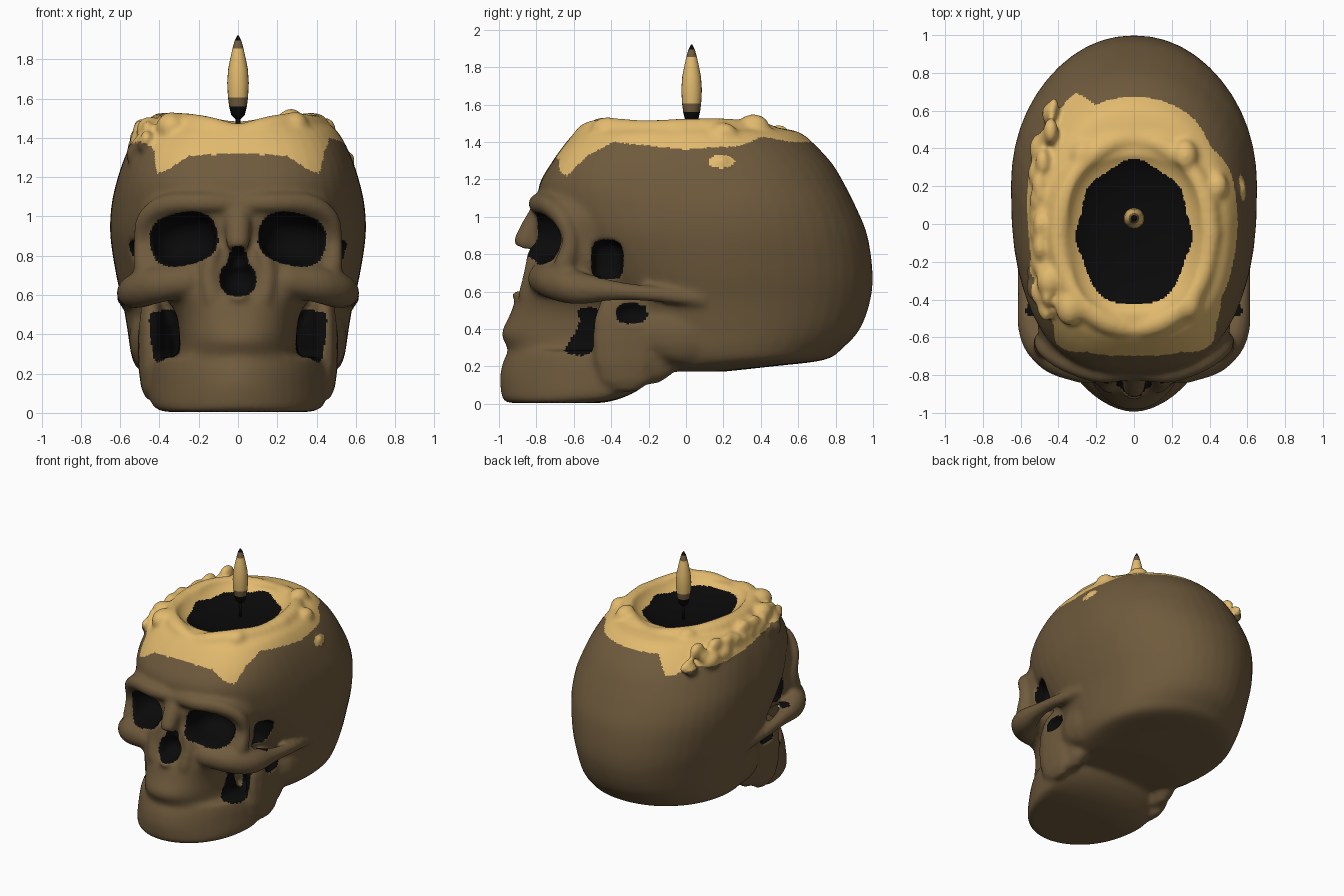
import bpy, bmesh, math, random
from mathutils import Matrix, Vector

if "Cube" in bpy.data.objects:
    bpy.data.objects.remove(bpy.data.objects["Cube"])

random.seed(4)


def material(name, rgb):
    m = bpy.data.materials.new(name)
    m.diffuse_color = (*rgb, 1)
    m.use_nodes = True
    m.node_tree.nodes["Principled BSDF"].inputs["Base Color"].default_value = m.diffuse_color
    return m


MATS = [material("bone brown", (0.160, 0.104, 0.047)),
        material("wax gold", (0.760, 0.490, 0.155)),
        material("hollow black", (0.003, 0.003, 0.003))]


def make_object(name, bm):
    bmesh.ops.recalc_face_normals(bm, faces=bm.faces)
    me = bpy.data.meshes.new(name)
    bm.to_mesh(me)
    bm.free()
    ob = bpy.data.objects.new(name, me)
    bpy.context.collection.objects.link(ob)
    return ob


def smooth_rows(rows, n=4):
    """Catmull-Rom interpolation between rows of numbers."""
    out = []
    for i in range(len(rows) - 1):
        a, b, c, d = (rows[max(0, min(len(rows) - 1, i + k))] for k in (-1, 0, 1, 2))
        for s in range(n):
            t = s / n
            out.append([0.5 * (2*q + (r - p)*t + (2*p - 5*q + 4*r - u)*t*t + (3*q - p - 3*r + u)*t**3)
                        for p, q, r, u in zip(a, b, c, d)])
    return out + [list(rows[-1])]


def bridge(bm, rings):
    n = len(rings[0])
    for r0, r1 in zip(rings, rings[1:]):
        for k in range(n):
            bm.faces.new((r0[k], r0[(k+1) % n], r1[(k+1) % n], r1[k]))
    bm.faces.new(rings[0][::-1])
    bm.faces.new(rings[-1])


def loft(bm, rows, n=48):
    """Horizontal rings: z, front y, back y, widest y, half width, front squareness."""
    rings = []
    for z, yf, yb, yc, w, p in smooth_rows(rows):
        ring = []
        for k in range(n):
            a = 2 * math.pi * k / n
            c, s = math.cos(a), math.sin(a)
            e = 2 / (p if s < 0 else 2.1)
            x = math.copysign(abs(c) ** e, c) * w
            y = yc + (abs(s) ** e) * ((yf - yc) if s < 0 else (yb - yc))
            ring.append(bm.verts.new((x, y, z)))
        rings.append(ring)
    bridge(bm, rings)


def pnorm(v, p):
    return sum(abs(c) ** p for c in v) ** (1 / p)


# one unit ball shared by every rounded lump
ball = bmesh.new()
bmesh.ops.create_uvsphere(ball, u_segments=12, v_segments=8, radius=1)
BALL_V = [v.co.copy() for v in ball.verts]
BALL_F = [[v.index for v in f.verts] for f in ball.faces]
ball.free()


def blob(bm, c, r, p=2):
    """Rounded lump with centre, radii and squareness p."""
    vs = []
    for b in BALL_V:
        k = 1 / pnorm(b, p)
        vs.append(bm.verts.new([c[i] + b[i] * k * r[i] for i in range(3)]))
    for f in BALL_F:
        bm.faces.new([vs[i] for i in f])


def chain(bm, pts, side=1, n=5):
    """Soft tube through points (x, y, z, radius)."""
    for x, y, z, r in smooth_rows(pts, n):
        blob(bm, (x * side, y, z), (r, r, r))


bm = bmesh.new()
# cranium
loft(bm, [(.172, -.28, .2, .0, .38, 2.1), (.2, -.32, .46, .1, .47, 2.1), (.235, -.38, .74, .2, .52, 2.1),
          (.3, -.42, .84, .2, .545, 2.1), (.4, -.45, .93, .2, .56, 2.1), (.55, -.5, .985, .2, .585, 2.2),
          (.7, -.58, .998, .2, .62, 2.4), (.9, -.7, .97, .2, .65, 2.6), (1.05, -.78, .91, .2, .645, 2.6),
          (1.17, -.785, .85, .15, .62, 2.7), (1.28, -.725, .785, .1, .585, 2.8),
          (1.38, -.655, .695, .05, .54, 2.7), (1.45, -.59, .61, .0, .49, 2.5), (1.475, -.5, .5, -.02, .43, 2.3)])
# upper face
loft(bm, [(.24, -.93, -.3, -.5, .33, 2.0), (.32, -.965, -.3, -.5, .305, 2.1), (.38, -.985, -.3, -.5, .3, 2.1),
          (.48, -.94, -.3, -.5, .31, 2.2), (.56, -.91, -.3, -.5, .35, 2.2), (.63, -.87, -.3, -.5, .43, 2.3),
          (.74, -.835, -.3, -.5, .49, 2.4), (.88, -.80, -.3, -.5, .505, 2.4), (1.0, -.80, -.3, -.5, .51, 2.5),
          (1.1, -.795, -.3, -.5, .47, 2.6)])
# jaw
loft(bm, [(.005, -.95, -.45, -.55, .37, 2.1), (.025, -.98, -.36, -.45, .425, 1.95),
          (.07, -.99, -.26, -.38, .45, 1.9), (.14, -.995, -.18, -.33, .46, 1.85),
          (.22, -.98, -.15, -.33, .46, 1.8), (.285, -.95, -.15, -.33, .45, 1.8)])
# nose bridge and spine
chain(bm, [(0, -.76, 1.02, .075), (0, -.81, .95, .07), (0, -.86, .87, .062)])
blob(bm, (0, -.9, .59), (.05, .04, .03))
for s in (1, -1):
    # brow and outer eye rim
    chain(bm, [(.0, -.775, 1.06, .05), (.18, -.79, 1.07, .055), (.36, -.73, 1.06, .055),
               (.465, -.66, .99, .05), (.49, -.62, .87, .045), (.475, -.65, .74, .06)], s)
    # cheekbone and arch
    chain(bm, [(.26, -.77, .67, .08), (.42, -.7, .65, .095), (.52, -.58, .62, .09), (.565, -.38, .605, .055),
               (.575, -.15, .585, .045), (.55, .08, .56, .05)], s)
    # nostril side ridge down to teeth
    chain(bm, [(.13, -.81, .82, .04), (.15, -.82, .7, .05), (.13, -.85, .58, .05)], s)
    # jaw branch and bone behind the ear
    blob(bm, (.44 * s, -.32, .34), (.07, .18, .28), 2.6)
    blob(bm, (.40 * s, -.22, .34), (.09, .2, .24), 2.4)
    blob(bm, (.46 * s, .0, .38), (.095, .24, .17))
# wax rim, lowest at front and back
chain(bm, [(.4 * math.cos(a), -.05 + .5 * math.sin(a), 1.415 + .045 * min(1, abs(math.cos(a)) / .6),
            .066 + .006 * math.sin(5 * a)) for a in (math.pi * k / 8 for k in range(17))], n=4)
# wax lumps: big ones, then a row of drips on the left side
for c, r in (((-.34, -.44, 1.455), .078), ((.44, .2, 1.445), .06), ((.29, -.42, 1.465), .07),
             ((.57, .19, 1.295), .03), ((-.45, -.3, 1.44), .07), ((.27, .36, 1.48), .07), ((-.27, .36, 1.45), .07)):
    blob(bm, c, (r, r * 1.3, r))
for k in range(30):
    a = math.radians(122 + 106 * k / 29)
    z = random.uniform(1.31, 1.45)
    f = 1 - (z - 1.31) * .9
    y = math.sin(a) * (.76 if a < math.pi else .68) * f
    r = random.uniform(.025, .045)
    x = -.56 * f * (1 - (abs(y) / .85) ** 2.5) ** .4
    blob(bm, (x, y, z), (r, r * 1.8, r * 1.4))
skull = make_object("skull", bm)


def merged(ob, voxel, soften):
    """Fuse the parts into one skin, optionally softened."""
    m = ob.modifiers.new("merge", 'REMESH')
    m.mode, m.voxel_size = 'VOXEL', voxel
    if soften:
        m = ob.modifiers.new("soften", 'SMOOTH')
        m.factor, m.iterations = .5, soften
    dg = bpy.context.evaluated_depsgraph_get()
    dg.update()
    me = bpy.data.meshes.new_from_object(ob.evaluated_get(dg))
    ob.modifiers.clear()
    ob.data = me


def hollow(c, r, tilt, p, push):
    """Rounded hollow: inverse matrix, matrix, squareness, (axis, sign) to press along."""
    m = Matrix.Translation(c) @ Matrix.Rotation(tilt, 4, 'Y') @ Matrix.Diagonal((*r, 1))
    return m.inverted(), m, p, push


# dark hollows of the right half, mirrored by using |x|
DARK = [hollow((0, -.9, .685), (.088, .17, .085), 0, 2.4, (1, 1)),        # nose
        hollow((0, -.9, .77), (.058, .15, .075), 0, 2, (1, 1)),           # nose top
        hollow((.28, -.78, .885), (.165, .24, .125), .2, 2.5, (1, 1)),    # eye socket
        hollow((.55, -.29, .485), (.09, .09, .058), 0, 2.5, (0, -1)),     # ear notch
        hollow((.5, -.42, .77), (.11, .08, .1), 0, 3.5, (0, -1)),         # temple
        hollow((.37, -.43, .39), (.07, .225, .122), .12, 5, None)]        # cheek gap
BOWL = hollow((0, -.05, 1.56), (.36, .45, .17), 0, 2.4, (2, -1))

# press the hollows into the skin, then rebuild it evenly
merged(skull, .015, 2)
for v in skull.data.vertices:
    s = -1 if v.co.x < 0 else 1
    co = Vector((abs(v.co.x), v.co.y, v.co.z))
    for inv, m, p, push in ([BOWL] if co.z > 1.2 else DARK):
        if not push:
            continue
        q = inv @ co
        if max(map(abs, q)) < 1 and pnorm(q, p) < 1:
            ax, sign = push
            rest = sum(abs(q[i]) ** p for i in range(3) if i != ax)
            q[ax] = sign * (1 - rest) ** (1 / p)
            co = m @ q
    v.co = (co.x * s, co.y, co.z)
merged(skull, .013, 7)

# lower edge of the wax: angle around the head, height
EDGE = [(-90, 1.32), (-70, 1.31), (-61, 1.23), (-57, 1.22), (-50, 1.33), (-40, 1.4), (0, 1.36), (30, 1.38),
        (45, 1.43), (60, 1.4), (108, 1.4), (114, 1.28), (119, 1.28), (126, 1.33), (150, 1.31), (180, 1.33),
        (205, 1.37), (225, 1.38), (232, 1.33), (237, 1.22), (241, 1.23), (250, 1.31), (270, 1.32)]


def wax_edge(x, y):
    a = (math.degrees(math.atan2(y, x)) + 90) % 360 - 90
    for (a0, z0), (a1, z1) in zip(EDGE, EDGE[1:]):
        if a <= a1:
            return z0 + (z1 - z0) * (a - a0) / (a1 - a0)
    return 1.32


def colour_of(c):
    x, y, z = c
    if z > 1.15:
        ragged = .03 * math.sin(7 * math.atan2(y, x))
        if math.hypot(x / .3, (y + .05) / .385) + ragged < 1:
            return 2
        patch = x > .4 and math.hypot((y - .19) / .07, (z - 1.295) / .035) < 1
        return 1 if patch or z > wax_edge(x, y) else 0
    if y > -.1:
        return 0
    c = Vector((abs(x), y, z))
    for inv, m, p, push in DARK:
        q = inv @ c
        if max(map(abs, q)) < 1.08 and pnorm(q, p) < 1.08:
            return 2
    return 0


me = skull.data
me.materials.clear()
for mat in MATS:
    me.materials.append(mat)
for f in me.polygons:
    f.material_index = colour_of(f.center)
    f.use_smooth = True


def lathe(name, profile, centre, bands, n=20):
    """Turned shape; bands = (upper z, material index)."""
    bm = bmesh.new()
    bridge(bm, [[bm.verts.new((centre[0] + r * math.cos(2 * math.pi * k / n),
                               centre[1] + r * math.sin(2 * math.pi * k / n), z)) for k in range(n)]
                for z, r in profile])
    ob = make_object(name, bm)
    for mat in MATS:
        ob.data.materials.append(mat)
    for f in ob.data.polygons:
        f.material_index = next(i for z, i in bands if f.center.z <= z)
        f.use_smooth = True


# flame and wick
lathe("flame", [(1.495, .012), (1.515, .034), (1.56, .045), (1.605, .051), (1.68, .055), (1.75, .05),
                (1.81, .038), (1.855, .028), (1.895, .017), (1.92, .004)], (0, .03),
      [(1.56, 2), (1.605, 0), (1.855, 1), (1.895, 0), (9, 2)])
lathe("wick", [(1.37, .01), (1.5, .012)], (0, .03), [(9, 2)], 10)
